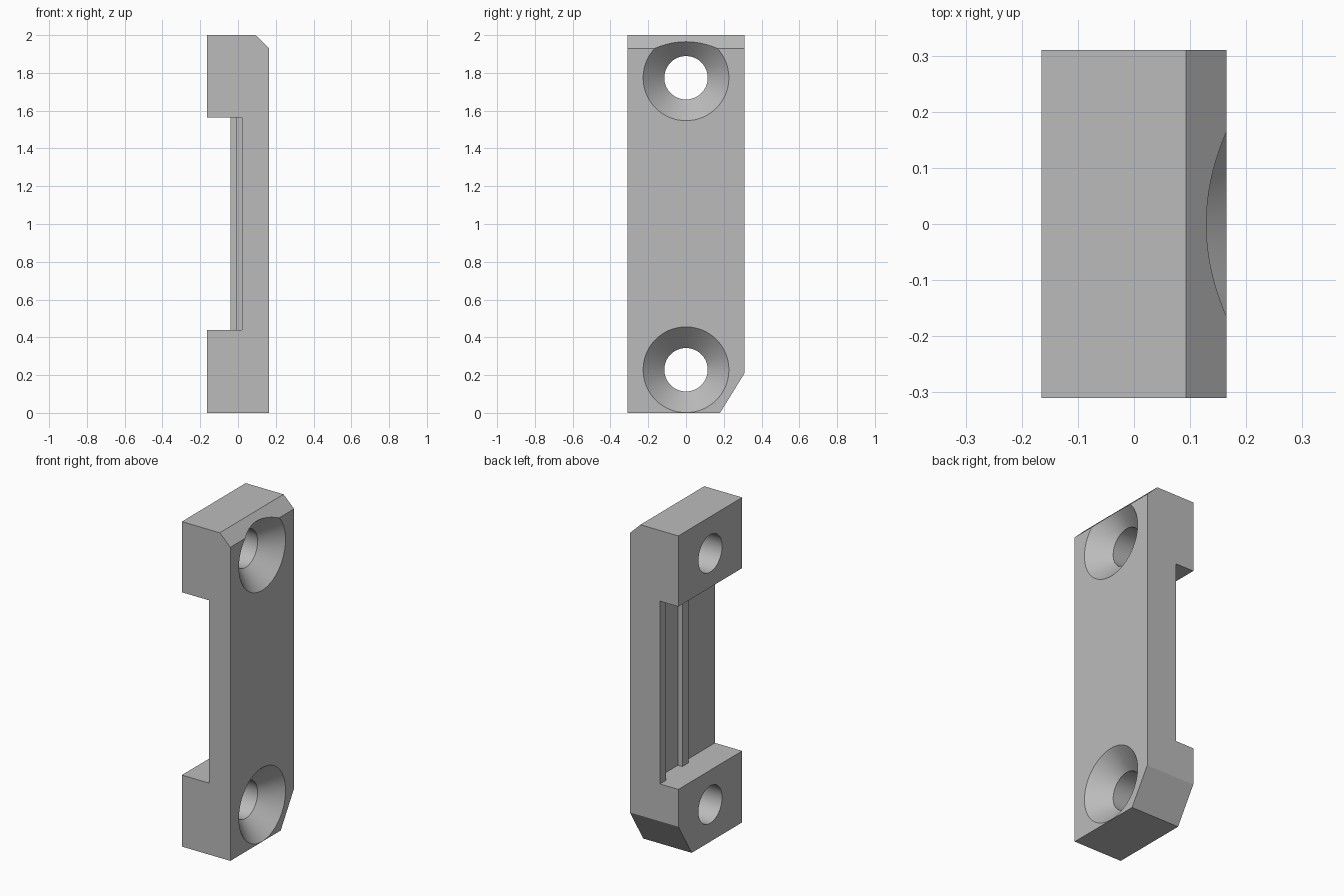
import bpy, bmesh, math
from mathutils import Vector

cube = bpy.data.objects.get("Cube")
if cube:
    bpy.data.objects.remove(cube, do_unlink=True)

HX, HY, TOP = 0.165, 0.31, 2.0        # half thickness, half width, height
LOW, HIGH = 0.44, 1.565               # ends of the channel

grey = bpy.data.materials.new("plain_grey")
grey.use_nodes = True
grey.diffuse_color = (0.5, 0.5, 0.5, 1)
grey.node_tree.nodes["Principled BSDF"].inputs["Base Color"].default_value = (0.5, 0.5, 0.5, 1)


def finish(name, bm):
    bmesh.ops.recalc_face_normals(bm, faces=bm.faces)
    mesh = bpy.data.meshes.new(name)
    bm.to_mesh(mesh)
    bm.free()
    mesh.materials.append(grey)
    obj = bpy.data.objects.new(name, mesh)
    bpy.context.collection.objects.link(obj)
    return obj


def prism(name, points, sweep):
    """Extrude a closed outline along a vector."""
    bm = bmesh.new()
    face = bm.faces.new([bm.verts.new(p) for p in points])
    ext = bmesh.ops.extrude_face_region(bm, geom=[face], use_keep_orig=True)
    moved = [v for v in ext["geom"] if isinstance(v, bmesh.types.BMVert)]
    bmesh.ops.translate(bm, verts=moved, vec=Vector(sweep))
    return finish(name, bm)


def countersink(name, z):
    """Through hole with a 45 degree conical seat, revolved about x."""
    bore, rim, out = 0.115, 0.227, 0.1
    profile = [(-HX - out, 0), (-HX - out, bore), (HX - rim + bore, bore),
               (HX + out, rim + out), (HX + out, 0)]
    bm = bmesh.new()
    verts = [bm.verts.new((x, 0, z + r)) for x, r in profile]
    edges = [bm.edges.new(pair) for pair in zip(verts, verts[1:])]
    bmesh.ops.spin(bm, geom=verts + edges, cent=(0, 0, z), axis=(1, 0, 0),
                   angle=math.tau, steps=64)
    bmesh.ops.remove_doubles(bm, verts=bm.verts, dist=0.0001)
    return finish(name, bm)


# Main body with the chamfered top edge
outline = [(-HX, 0), (HX, 0), (HX, 1.93), (0.093, TOP), (-HX, TOP)]
body = prism("mounting_plate", [(x, -HY, z) for x, z in outline], (0, 2 * HY, 0))

# Channel with a lip along one side and a rib along the middle
floor, rib, lip = 0.02, -0.01, -0.04
channel = [(-0.4, -0.5), (floor, -0.5), (floor, -0.01), (rib, -0.01), (rib, 0.05),
           (floor, 0.05), (floor, 0.25), (lip, 0.25), (lip, 0.5), (-0.4, 0.5)]
cutters = [prism("channel_cutter", [(x, y, LOW) for x, y in channel], (0, 0, HIGH - LOW))]

# Cut-off lower corner: the cut line is extended past both faces
dy, dz = 0.13, 0.21
corner = [(0.18 - dy, -dz), (HY + dy, 2 * dz), (HY + dy, -dz)]
cutters.append(prism("corner_cutter", [(-0.4, y, z) for y, z in corner], (0.8, 0, 0)))

# Screw holes
cutters += [countersink("lower_hole_cutter", 0.2285), countersink("upper_hole_cutter", 1.774)]

bpy.ops.object.select_all(action="DESELECT")
body.select_set(True)
bpy.context.view_layer.objects.active = body
for cutter in cutters:
    cutter.hide_render = True
    mod = body.modifiers.new(cutter.name, "BOOLEAN")
    mod.operation = "DIFFERENCE"
    mod.solver = "EXACT"
    mod.object = cutter
    bpy.ops.object.modifier_apply(modifier=mod.name)
    bpy.data.objects.remove(cutter, do_unlink=True)

bpy.ops.object.shade_smooth_by_angle(angle=math.radians(20))
